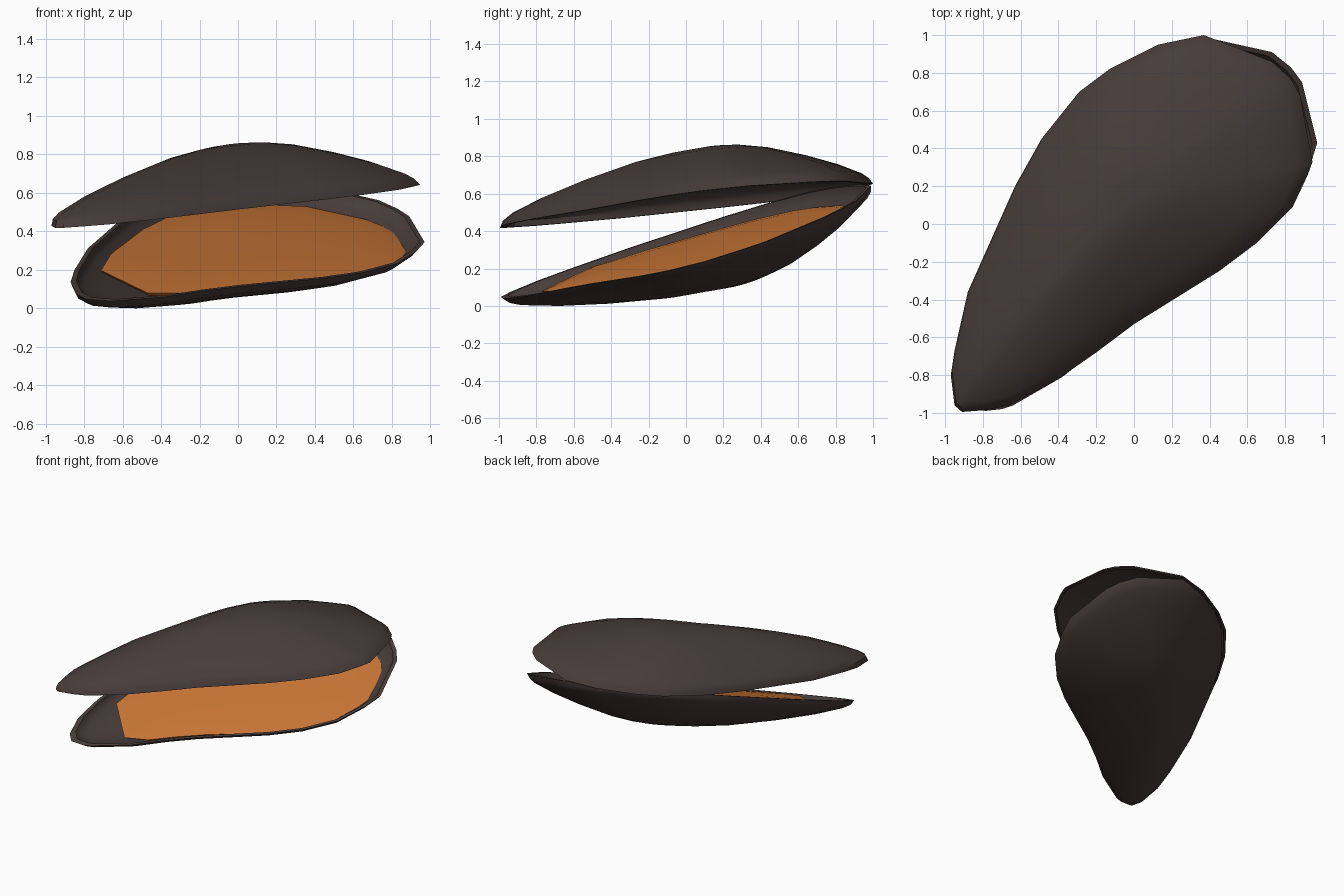
import bpy, bmesh, math

if "Cube" in bpy.data.objects:
    bpy.data.objects.remove(bpy.data.objects["Cube"])


def material(name, rgb):
    m = bpy.data.materials.new(name)
    m.diffuse_color = (*rgb, 1)
    m.use_nodes = True
    m.node_tree.nodes["Principled BSDF"].inputs["Base Color"].default_value = m.diffuse_color
    return m


SHELL = material("dark brown shell", (0.062, 0.045, 0.042))
MEAT = material("orange meat", (0.57, 0.177, 0.036))

# Teardrop rim outlines seen from above
UPPER = [(-.97, -.80), (-.95, -.67), (-.88, -.36), (-.63, .20), (-.49, .45), (-.29, .70),
         (-.13, .82), (.13, .95), (.37, 1.0), (.73, .86), (.83, .77), (.88, .68),
         (.945, .33), (.92, .26), (.84, .09), (.65, -.10), (.45, -.25), (0, -.53),
         (-.20, -.68), (-.40, -.82), (-.66, -.96), (-.78, -.985), (-.91, -.995), (-.95, -.96)]
LOWER = [(-.87, -.79), (-.85, -.62), (-.78, -.30), (-.59, .20), (-.46, .44), (-.27, .67),
         (-.11, .79), (.14, .92), (.37, .99), (.73, .91), (.83, .83), (.89, .75),
         (.97, .43), (.93, .30), (.83, .09), (.65, -.10), (.45, -.25), (0, -.53),
         (-.20, -.67), (-.38, -.81), (-.64, -.96), (-.70, -.98), (-.79, -.99), (-.84, -.94)]
CENTRE = (.10, .22)

# Dome profile: (scale of outline, share of full depth)
DOME = [(.1, .99), (.2, .965), (.36, .88), (.6, .66), (.8, .43), (.94, .22), (.98, .12), (1, 0)]


def upper_rim(x, y):
    return .435 + .067 * (x + .95) + .075 * (y + .95)


def lower_rim(x, y):
    return .07 - .142 * (x + .80) + .384 * (y + .98)


def meat_top(x, y):
    return lower_rim(x, y) - .04 * (y + .5)


def ring_body(name, outline, plane, rings, mat, angle):
    """Closed body of stacked rings; each ring is (scale, height, x shift, y shift)."""
    bm = bmesh.new()
    cx, cy = CENTRE
    loops = []
    for s, h, dx, dy in rings:
        loop = []
        for px, py in outline:
            x, y = cx + dx + s * (px - cx), cy + dy + s * (py - cy)
            loop.append(bm.verts.new((x, y, plane(x, y) + h)))
        loops.append(loop)
    n = len(outline)
    for a, b in zip(loops, loops[1:]):
        for i in range(n):
            j = (i + 1) % n
            bm.faces.new((a[i], a[j], b[j], b[i]))
    for loop in (loops[0], loops[-1]):
        pole = bm.verts.new([sum(v.co[k] for v in loop) / n for k in range(3)])
        for i in range(n):
            bm.faces.new((loop[i], loop[(i + 1) % n], pole))
    bmesh.ops.recalc_face_normals(bm, faces=bm.faces)
    me = bpy.data.meshes.new(name)
    bm.to_mesh(me)
    bm.free()
    me.materials.append(mat)
    ob = bpy.data.objects.new(name, me)
    bpy.context.collection.objects.link(ob)
    bpy.ops.object.select_all(action='DESELECT')
    ob.select_set(True)
    bpy.context.view_layer.objects.active = ob
    bpy.ops.object.shade_smooth_by_angle(angle=math.radians(angle))
    return ob


def shell_rings(depth, lean_x, lean_y):
    """Outer dome followed by the hollow inside, leaning away from the rim."""
    outer = [(s, h * depth, h * lean_x, h * lean_y) for s, h in DOME]
    inner = [(s * .97, h * depth * .88, h * lean_x, h * lean_y) for s, h in reversed(DOME)]
    return outer + inner


# Hollow shell halves
parts = [ring_body("upper_shell", UPPER, upper_rim, shell_rings(.29, -.11, -.07), SHELL, 30),
         ring_body("lower_shell", LOWER, lower_rim, shell_rings(-.305, -.08, .11), SHELL, 30)]

# Meat lying in the lower shell, blunt towards the narrow tip
meat_outline = []
for x, y in LOWER:
    push = max(0, -1.45 - (x + y)) / 2
    meat_outline.append((x + push, y + push))
meat_rings = [(.2, -.2, -.04, .06), (.5, -.15, -.02, .02), (.72, -.09, 0, 0),
              (.86, -.04, .01, -.015), (.88, -.018, .015, -.02),
              (.82, -.01, .015, -.02), (.6, 0, 0, 0), (.3, .005, 0, 0)]
parts.append(ring_body("meat", meat_outline, meat_top, meat_rings, MEAT, 40))

# Stand the model on the ground
low = min(v.co.z for ob in parts for v in ob.data.vertices)
for ob in parts:
    for v in ob.data.vertices:
        v.co.z -= low
